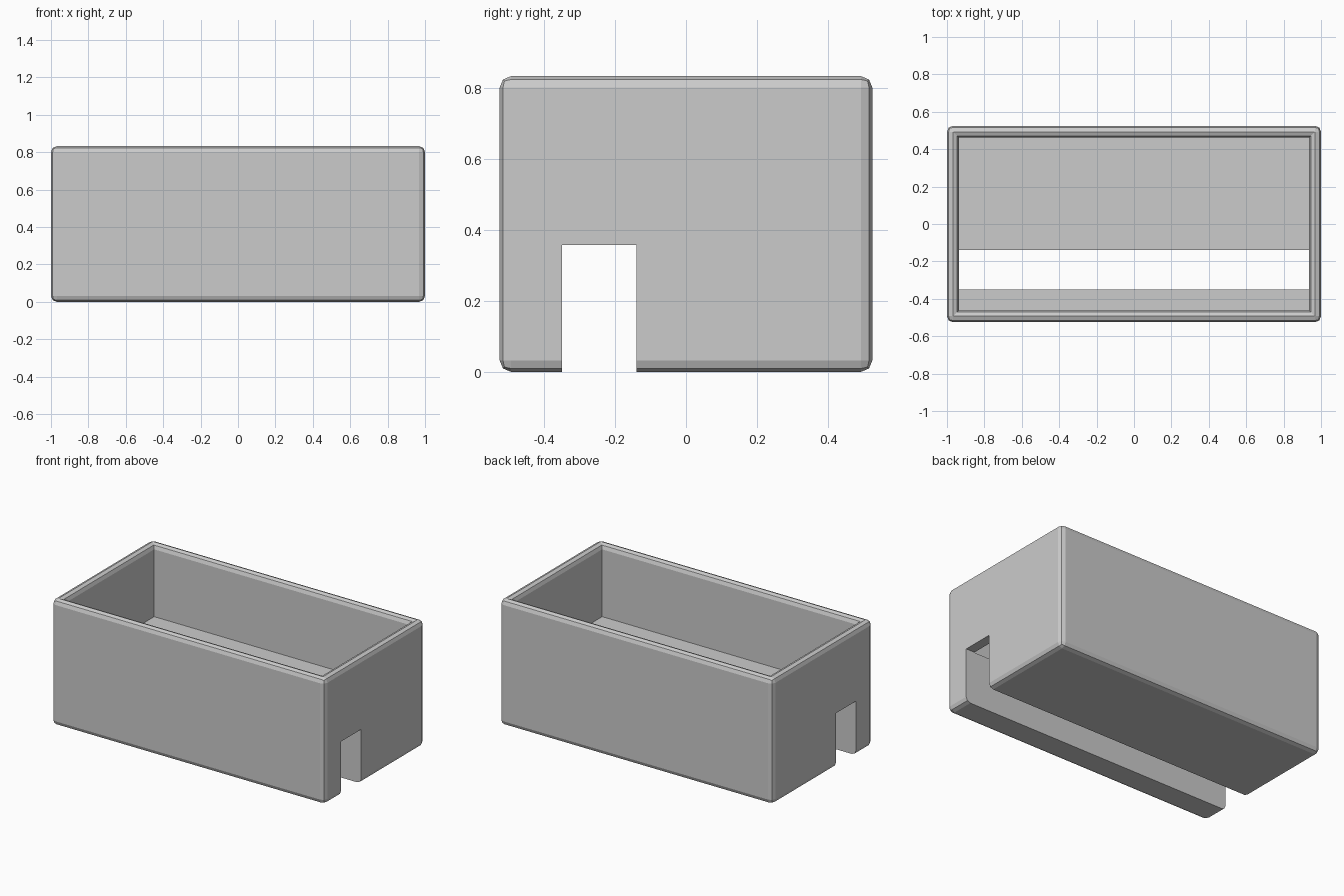
import bpy, bmesh
from mathutils import Vector

if "Cube" in bpy.data.objects:
    bpy.data.objects.remove(bpy.data.objects["Cube"])

W, D, H = 2.0, 1.05, 0.833      # overall size
WALL, FLOOR, R = 0.09, 0.356, 0.033

grey = bpy.data.materials.new("plain grey")
grey.diffuse_color = (0.6, 0.6, 0.6, 1)
grey.use_nodes = True
grey.node_tree.nodes["Principled BSDF"].inputs["Base Color"].default_value = grey.diffuse_color


def box(bm, size, centre):
    verts = bmesh.ops.create_cube(bm, size=1)["verts"]
    for v in verts:
        v.co = Vector([c * s + o for c, s, o in zip(v.co, size, centre)])


def make_object(name, bm):
    mesh = bpy.data.meshes.new(name)
    bm.normal_update()
    bm.to_mesh(mesh)
    bm.free()
    mesh.materials.append(grey)
    ob = bpy.data.objects.new(name, mesh)
    bpy.context.collection.objects.link(ob)
    return ob


# open box: cube with the top inset and pushed down to a thick floor
bm = bmesh.new()
box(bm, (W, D, H), (0, 0, H / 2))
outer_edges = list(bm.edges)
top = max(bm.faces, key=lambda f: f.calc_center_median().z)
bmesh.ops.inset_region(bm, faces=[top], thickness=WALL)
rim_edges = list(top.edges)
result = bmesh.ops.extrude_face_region(bm, geom=[top])
for v in result["geom"]:
    if isinstance(v, bmesh.types.BMVert):
        v.co.z = FLOOR
if top.is_valid:
    bmesh.ops.delete(bm, geom=[top], context='FACES_ONLY')

# rounded outer edges and inner rim
rim_edges = [e for e in bm.edges
             if all(abs(v.co.z - H) < 1e-4 and abs(v.co.x) < W / 2 - WALL / 2
                    for v in e.verts)]
bmesh.ops.bevel(bm, geom=[e for e in outer_edges if e.is_valid] + rim_edges,
                offset=R, offset_type='OFFSET', segments=2, profile=0.5,
                affect='EDGES', clamp_overlap=True)
bmesh.ops.recalc_face_normals(bm, faces=bm.faces)
body = make_object("open_box", bm)

# slot running the full length through the floor and both end walls
bm = bmesh.new()
box(bm, (W + 0.4, 0.21, 0.558), (0, -0.245, 0.079))
cutter = make_object("slot_cutter", bm)
cutter.hide_render = True

cut = body.modifiers.new("slot", 'BOOLEAN')
cut.operation = 'DIFFERENCE'
cut.solver = 'EXACT'
cut.object = cutter
bpy.context.view_layer.objects.active = body
body.select_set(True)
bpy.ops.object.modifier_apply(modifier="slot")
bpy.data.objects.remove(cutter)
